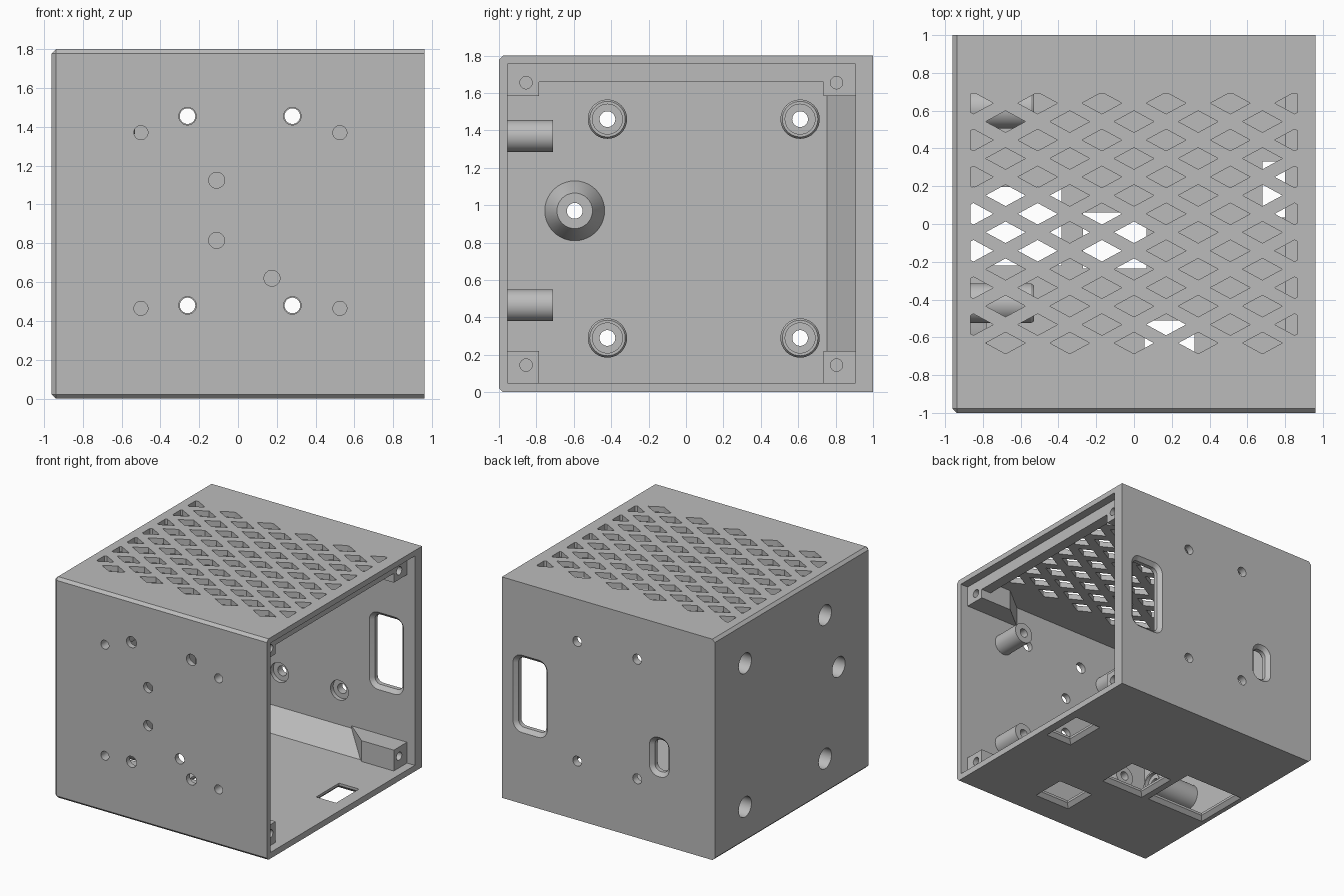
import bpy, bmesh, math
from mathutils import Vector

if "Cube" in bpy.data.objects:
    bpy.data.objects.remove(bpy.data.objects["Cube"])

grey = bpy.data.materials.new("matte_grey")
grey.use_nodes = True
grey.diffuse_color = (0.5, 0.5, 0.5, 1)
grey.node_tree.nodes["Principled BSDF"].inputs["Base Color"].default_value = (0.5, 0.5, 0.5, 1)

AXES = {"X": lambda t, u, v: Vector((t, u, v)),
        "Y": lambda t, u, v: Vector((u, t, v)),
        "Z": lambda t, u, v: Vector((u, v, t))}


def finish(bm, name):
    bmesh.ops.recalc_face_normals(bm, faces=bm.faces)
    me = bpy.data.meshes.new(name)
    bm.to_mesh(me)
    bm.free()
    me.materials.append(grey)
    ob = bpy.data.objects.new(name, me)
    bpy.context.collection.objects.link(ob)
    return ob


def loft(bm, axis, sections):
    """Skin a run of (position, outline) sections and cap both ends."""
    rings = [[bm.verts.new(AXES[axis](t, u, v)) for u, v in outline]
             for t, outline in sections]
    n = len(rings[0])
    for a, b in zip(rings, rings[1:]):
        for i in range(n):
            bm.faces.new((a[i], a[(i + 1) % n], b[(i + 1) % n], b[i]))
    bm.faces.new(rings[0])
    bm.faces.new(rings[-1])


def circle(u, v, r, n=40):
    return [(u + r * math.cos(i * math.tau / n), v + r * math.sin(i * math.tau / n))
            for i in range(n)]


def rounded(u0, u1, v0, v1, r=0.0):
    if r <= 0:
        return [(u0, v0), (u1, v0), (u1, v1), (u0, v1)]
    pts = []
    corners = [(u1 - r, v1 - r), (u0 + r, v1 - r), (u0 + r, v0 + r), (u1 - r, v0 + r)]
    for q, (cu, cv) in enumerate(corners):
        for k in range(7):
            a = (q + k / 6) * math.pi / 2
            pts.append((cu + r * math.cos(a), cv + r * math.sin(a)))
    return pts


def lathe(bm, axis, u, v, profile):
    loft(bm, axis, [(t, circle(u, v, r)) for t, r in profile])


def prism(name, axis, t0, t1, outline):
    bm = bmesh.new()
    loft(bm, axis, [(t0, outline), (t1, outline)])
    return finish(bm, name)


def cut(ob, bm):
    """Subtract the bmesh from the object."""
    cutter = finish(bm, "cutter")
    cutter.hide_render = True
    mod = ob.modifiers.new("cut", "BOOLEAN")
    mod.operation, mod.object, mod.solver = "DIFFERENCE", cutter, "EXACT"
    bpy.context.view_layer.objects.active = ob
    bpy.ops.object.modifier_apply(modifier=mod.name)
    bpy.data.objects.remove(cutter)


# Enclosure dimensions
X0, X1, Y0, Y1, TOP = -0.96, 0.96, -1.0, 1.0, 1.8
IX, IY0, IY1, IZ0, IZ1 = -0.91, -0.955, 0.905, 0.05, 1.755
LID = 0.89

# Shell: solid block with bevels on the closed side and the front
bm = bmesh.new()
loft(bm, "X", [(X0, rounded(Y0, Y1, 0, TOP)), (X1, rounded(Y0, Y1, 0, TOP))])
edges = []
for e in bm.edges:
    a, b = (v.co for v in e.verts)
    on_side = a.x < 0 and b.x < 0 and not (a.y > 0 and b.y > 0)
    on_front = a.y < 0 and b.y < 0 and abs(a.x - b.x) > 1
    if on_side or on_front:
        edges.append(e)
bmesh.ops.bevel(bm, geom=edges, offset=0.022, segments=1, affect="EDGES")
shell = finish(bm, "enclosure_shell")

# Inner cavity, open on the lid side
bm = bmesh.new()
loft(bm, "X", [(IX, rounded(IY0, IY1, IZ0, IZ1)), (1.1, rounded(IY0, IY1, IZ0, IZ1))])
cut(shell, bm)

# Diamond vents in the roof, clipped to a rectangle
bm = bmesh.new()
for row in range(14):
    y = 0.64 - row * 0.0977
    odd = row % 2
    for col in range(6 - odd):
        x = -0.85 + 0.17 * odd + 0.34 * col
        pts = [(x - 0.105, y), (x, y - 0.057), (x + 0.105, y), (x, y + 0.057)]
        tmp = bmesh.new()
        loft(tmp, "Z", [(1.7, pts), (1.9, pts)])
        for axis, limit in (((1, 0, 0), 0.865), ((-1, 0, 0), 0.865),
                            ((0, 1, 0), 0.69), ((0, -1, 0), 0.685)):
            res = bmesh.ops.bisect_plane(tmp, geom=tmp.verts[:] + tmp.edges[:] + tmp.faces[:],
                                         plane_co=Vector(axis) * limit, plane_no=axis,
                                         clear_outer=True)
            rim = [g for g in res["geom_cut"] if isinstance(g, bmesh.types.BMEdge)]
            if rim:
                bmesh.ops.holes_fill(tmp, edges=rim)
        part = bpy.data.meshes.new("vent")
        tmp.to_mesh(part)
        tmp.free()
        bm.from_mesh(part)
        bpy.data.meshes.remove(part)
cut(shell, bm)

# Floor openings, flared outward
bm = bmesh.new()
for x0, x1, y0, y1 in ((-0.87, -0.385, -0.22, 0.195), (-0.27, 0.065, -0.235, 0.06),
                       (0.055, 0.32, -0.74, -0.51), (0.68, 0.86, 0.035, 0.33)):
    loft(bm, "Z", [(z, rounded(x0 - m, x1 + m, y0 - m, y1 + m))
                   for z, m in ((-0.01, 0.04), (0.03, 0), (0.1, 0))])
cut(shell, bm)

# Corner braces along the back wall
S = 0.15
prism("back_floor_brace", "X", IX, 0.6, [(IY1, IZ0), (IY1 - S, IZ0), (IY1, IZ0 + S)])
prism("back_side_brace", "Z", IZ0, IZ1, [(IX, IY1), (IX + S, IY1), (IX, IY1 - S)])

# Back wall openings and screw holes
bm = bmesh.new()
for x0, x1, z0, z1 in ((0.58, 0.83, 0.61, 1.18), (-0.52, -0.4, 0.58, 0.84)):
    loft(bm, "Y", [(y, rounded(x0 - m, x1 + m, z0 - m, z1 + m, 0.05 + m))
                   for y, m in ((0.9, 0.035), (0.935, 0), (0.97, 0), (1.01, 0.04))])
for x in (-0.26, 0.28):
    for z in (0.48, 1.455):
        lathe(bm, "Y", x, z, [(0.89, 0.08), (0.94, 0.08), (0.94, 0.04), (1.1, 0.04)])
cut(shell, bm)

# Front wall holes and hollow standoffs
bm = bmesh.new()
for x in (-0.26, 0.28):
    for z in (0.48, 1.455):
        lathe(bm, "Y", x, z, [(-1.1, 0.045), (-0.9, 0.045)])
for x, z in ((-0.11, 1.125), (-0.11, 0.815), (0.175, 0.62)):
    lathe(bm, "Y", x, z, [(-1.1, 0.041), (-0.9, 0.041)])
for x in (-0.5, 0.525):
    for z in (0.465, 1.37):
        lathe(bm, "Y", x, z, [(-1.1, 0.036), (-0.9, 0.036)])
        post = bmesh.new()
        lathe(post, "Y", x, z, [(IY0, 0.085), (-0.71, 0.085)])
        standoff = finish(post, "front_standoff")
        bore = bmesh.new()
        lathe(bore, "Y", x, z, [(-1.1, 0.036), (-0.6, 0.036)])
        cut(standoff, bore)
cut(shell, bm)

# Screw bosses on the closed side wall, counterbored from outside
bm = bmesh.new()
bosses = [(y, z, -0.53, 0.105) for y in (-0.42, 0.61) for z in (0.29, 1.46)]
bosses.append((-0.595, 0.97, -0.78, 0.16))
for y, z, end, base in bosses:
    lathe(bm, "X", y, z, [(-1.1, 0.082), (-0.85, 0.082)])
    post = bmesh.new()
    lathe(post, "X", y, z, [(IX, base), (end - 0.015, 0.105), (end, 0.095)])
    boss = finish(post, "side_boss")
    bore = bmesh.new()
    profile = [(-1.1, 0.082), (end - 0.07, 0.082), (end - 0.07, 0.042)]
    if base < 0.15:
        profile += [(end - 0.03, 0.042), (end - 0.03, 0.08), (end + 0.1, 0.08)]
    else:
        profile += [(end + 0.1, 0.042)]
    lathe(bore, "X", y, z, profile)
    cut(boss, bore)
cut(shell, bm)

# Lid screw blocks with tapered tails, one in each corner
W = 0.17
for wall, s in ((IY0, 1), (IY1, -1)):
    for z0, z1 in ((IZ0, IZ0 + W), (IZ1 - W, IZ1)):
        block = prism("lid_screw_block", "Z", z0, z1,
                      [(LID, wall), (LID, wall + s * W), (0.6, wall + s * W), (0.39, wall)])
        bore = bmesh.new()
        zc = 0.145 if z0 < 1 else 1.655
        lathe(bore, "X", wall + s * 0.1, zc, [(0.65, 0.033), (1.0, 0.033)])
        cut(block, bore)

# Stop bar under the roof between the upper blocks
prism("lid_stop_bar", "X", 0.8, LID, rounded(IY0 + W, IY1 - W, 1.66, IZ1))

for ob in bpy.context.scene.objects:
    ob.select_set(ob.type == "MESH")
bpy.context.view_layer.objects.active = shell
bpy.ops.object.shade_smooth_by_angle(angle=math.radians(30))
